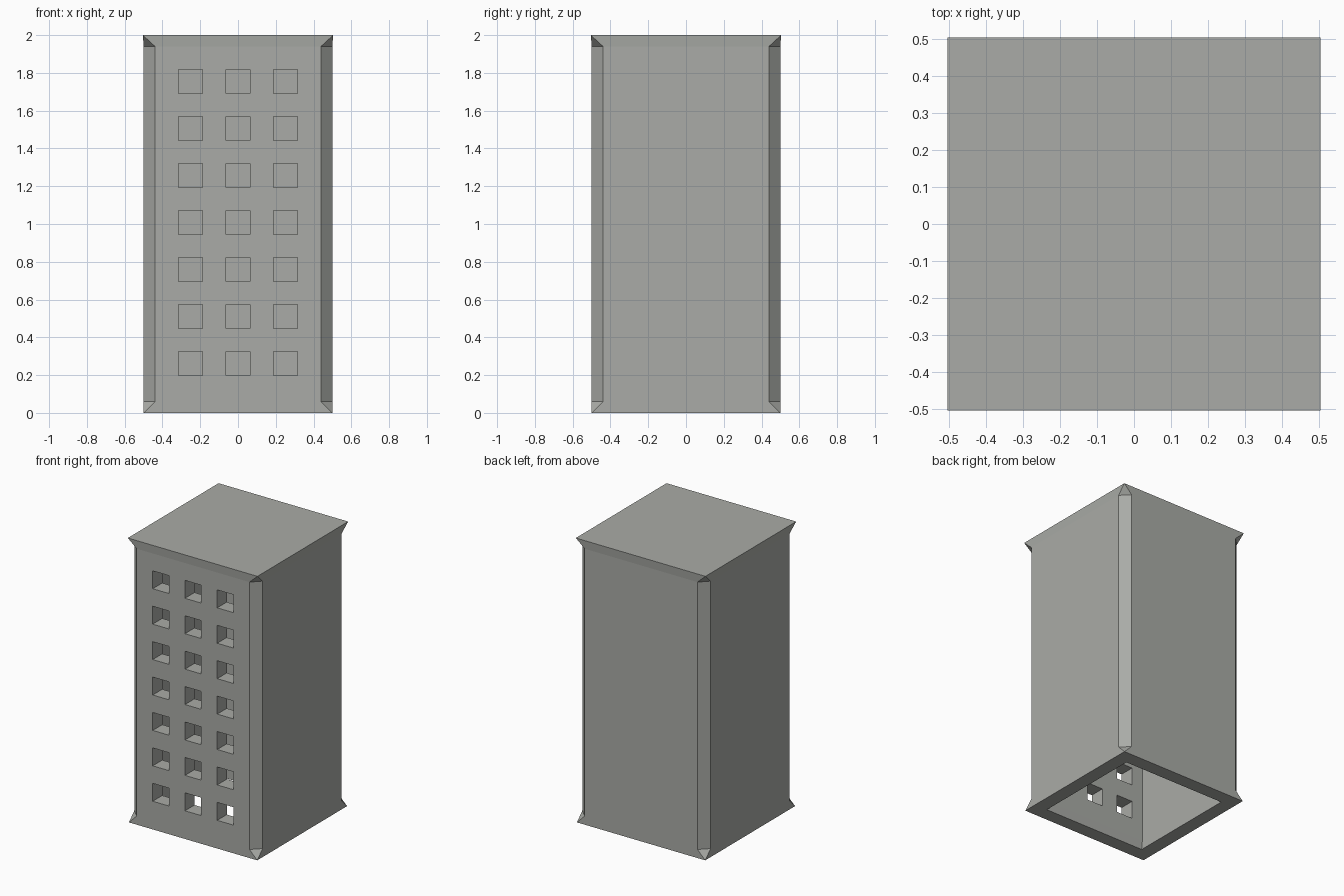
import bpy, bmesh

if "Cube" in bpy.data.objects:
    bpy.data.objects.remove(bpy.data.objects["Cube"])

# One plain wall colour
mat = bpy.data.materials.new("concrete_grey")
mat.diffuse_color = (0.40, 0.41, 0.385, 1)
mat.use_nodes = True
mat.node_tree.nodes["Principled BSDF"].inputs["Base Color"].default_value = mat.diffuse_color

C = 0.06          # corner chamfer
SIGNS = [(-1, -1), (1, -1), (1, 1), (-1, 1)]


def square(bm, r, z, front=None):
    """Counter-clockwise square ring; the front side may be shifted."""
    return [bm.verts.new((sx * r, front if front and sy < 0 else sy * r, z)) for sx, sy in SIGNS]


def octagon(bm, r, z):
    """For each corner: (vertex before the corner, vertex after it)."""
    a = r - C
    pairs = []
    for i, (sx, sy) in enumerate(SIGNS):
        on_x = bm.verts.new((sx * r, sy * a, z))
        on_y = bm.verts.new((sx * a, sy * r, z))
        pairs.append((on_x, on_y) if i % 2 == 0 else (on_y, on_x))
    return pairs


def to_object(bm, name):
    bmesh.ops.recalc_face_normals(bm, faces=bm.faces)
    me = bpy.data.meshes.new(name)
    bm.to_mesh(me)
    bm.free()
    me.materials.append(mat)
    ob = bpy.data.objects.new(name, me)
    bpy.context.collection.objects.link(ob)
    return ob


# Tower shell: chamfered vertical corners running out to points, open below
bm = bmesh.new()
base = square(bm, 0.499, 0)
low = octagon(bm, 0.499, C)
high = octagon(bm, 0.499, 2 - C)
roof = square(bm, 0.504, 2)
in_base = square(bm, 0.40, 0)
in_low = square(bm, 0.40, C, -0.393)
in_top = square(bm, 0.40, 1.90, -0.393)
for i in range(4):
    j = (i + 1) % 4
    lb, la = low[i]
    hb, ha = high[i]
    nl, nh = low[j][0], high[j][0]
    for f in (
        (base[i], base[j], nl, la), (la, nl, nh, ha), (ha, nh, roof[j], roof[i]),   # wall
        (lb, la, ha, hb), (base[i], la, lb), (roof[i], hb, ha),                     # corner
        (base[i], in_base[i], in_base[j], base[j]),                                 # foot rim
        (in_base[i], in_low[i], in_low[j], in_base[j]),                             # inside
        (in_low[i], in_top[i], in_top[j], in_low[j]),
    ):
        bm.faces.new(f)
bm.faces.new(roof)
bm.faces.new(in_top)
tower = to_object(bm, "tower")

# Window cutters: 3 columns, 7 rows through the front wall
bm = bmesh.new()
for col in (-1, 0, 1):
    for row in range(7):
        res = bmesh.ops.create_cube(bm, size=1)
        bmesh.ops.scale(bm, vec=(0.126, 0.4, 0.126), verts=res["verts"])
        bmesh.ops.translate(bm, vec=(col * 0.251, -0.45, 0.261 + row * 0.249), verts=res["verts"])
cutter = to_object(bm, "window_cutter")
cutter.hide_render = True

# Cut the windows and drop the cutter
mod = tower.modifiers.new("windows", 'BOOLEAN')
mod.operation = 'DIFFERENCE'
mod.solver = 'EXACT'
mod.object = cutter
bpy.context.view_layer.update()
result = bpy.data.meshes.new_from_object(tower.evaluated_get(bpy.context.evaluated_depsgraph_get()))
tower.modifiers.clear()
tower.data = result
bpy.data.objects.remove(cutter)
